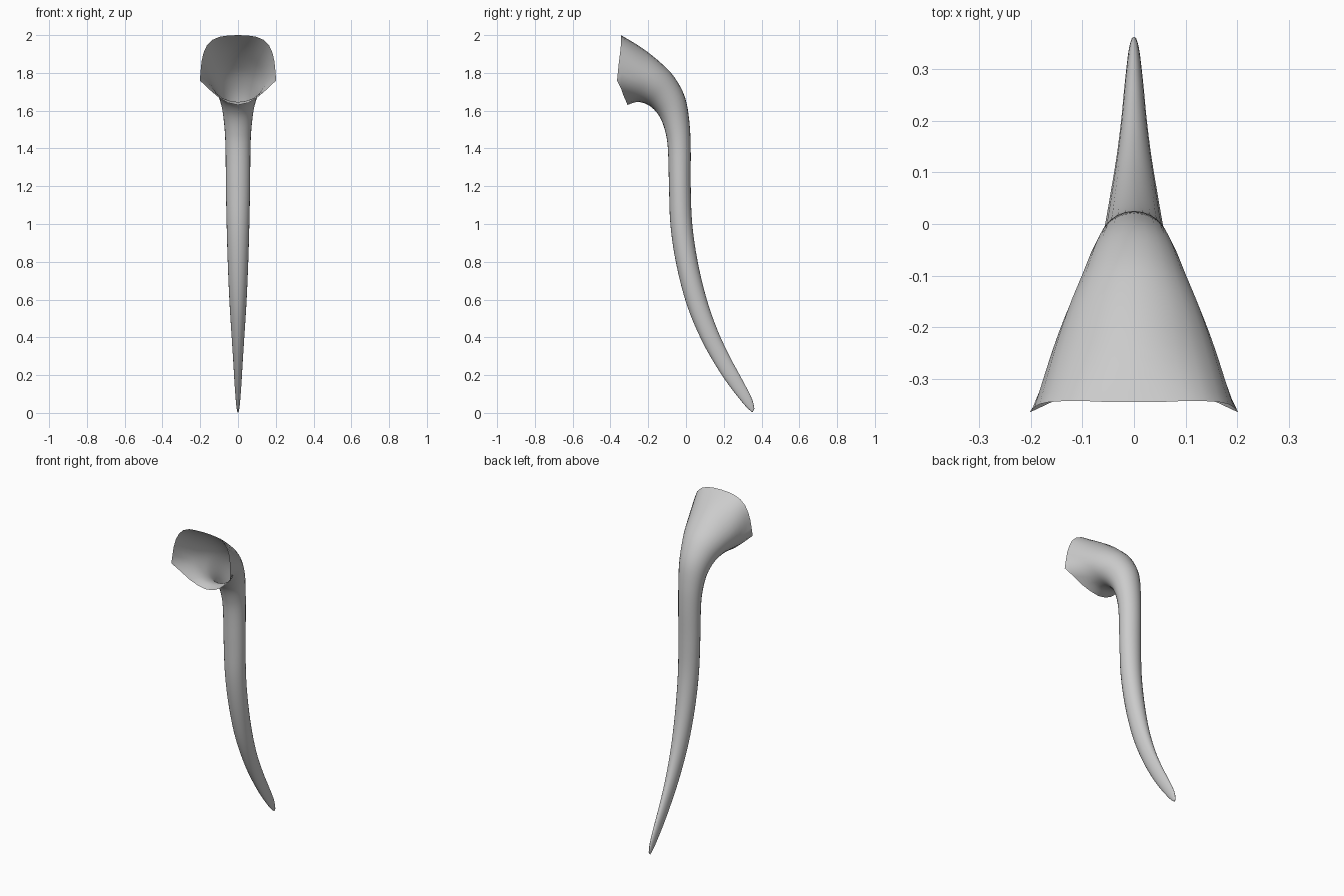
import bpy, bmesh, math
from mathutils import Vector

if "Cube" in bpy.data.objects:
    bpy.data.objects.remove(bpy.data.objects["Cube"])

HALF = 12            # ring segments per half
STEPS = 4            # interpolated rings between key sections

# Key sections, tip to throat: back edge y,z / front edge y,z / half width
sections = [
    (.362, .022, .352, .003, .005),
    (.347, .080, .315, .036, .011),
    (.290, .190, .232, .140, .019),
    (.236, .290, .158, .250, .025),
    (.170, .430, .080, .390, .034),
    (.110, .600, .005, .570, .045),
    (.062, .800, -.050, .780, .054),
    (.033, 1.00, -.082, .990, .060),
    (.025, 1.20, -.090, 1.20, .064),
    (.025, 1.40, -.096, 1.40, .066),
    (.018, 1.54, -.110, 1.49, .072),
    (-.005, 1.67, -.135, 1.56, .085),
    (-.060, 1.775, -.170, 1.607, .105),
    (-.130, 1.850, -.210, 1.635, .130),
    (-.230, 1.930, -.260, 1.646, .158),
]
# Half outline of the flared mouth, top centre to bottom lip
mouth = [(0, -.345, 2), (.05, -.345, 1.998), (.095, -.343, 1.992), (.135, -.343, 1.975),
         (.165, -.345, 1.945), (.183, -.349, 1.905), (.193, -.355, 1.86),
         (.198, -.360, 1.81), (.202, -.365, 1.76), (.155, -.343, 1.715),
         (.105, -.328, 1.672), (.055, -.314, 1.642), (0, -.310, 1.630)]


def half_ring(by, bz, fy, fz, w):
    pts = []
    for i in range(HALF + 1):
        a = math.pi * i / HALF
        k = (1 + math.cos(a)) / 2
        pts.append(Vector((w * math.sin(a), fy + (by - fy) * k, fz + (bz - fz) * k)))
    return pts


def spline(p0, p1, p2, p3, t):
    return 0.5 * (2 * p1 + (p2 - p0) * t + (2 * p0 - 5 * p1 + 4 * p2 - p3) * t * t
                  + (3 * p1 - p0 - 3 * p2 + p3) * t ** 3)


# Smooth loft through the key sections
keys = [half_ring(*s) for s in sections] + [[Vector(p) for p in mouth]]
rings = []
last = len(keys) - 1
for k in range(last):
    q = [keys[max(0, min(last, k + d))] for d in (-1, 0, 1, 2)]
    for s in range(STEPS):
        rings.append([spline(*(r[i] for r in q), s / STEPS) for i in range(HALF + 1)])
rings.append(keys[-1])

# Horn surface: mirrored rings, closed tip, open mouth
bm = bmesh.new()
loops = []
for r in rings:
    full = r + [Vector((-p.x, p.y, p.z)) for p in r[-2:0:-1]]
    loops.append([bm.verts.new(p) for p in full])
n = 2 * HALF
for a, b in zip(loops, loops[1:]):
    for i in range(n):
        j = (i + 1) % n
        bm.faces.new((a[i], a[j], b[j], b[i]))
bm.faces.new(loops[0])
bmesh.ops.recalc_face_normals(bm, faces=bm.faces)
# Keep the outer side facing outward (check the back of the stem)
bm.normal_update()
back = max((f for f in bm.faces if 1.1 < f.calc_center_median().z < 1.3),
           key=lambda f: f.calc_center_median().y)
if back.normal.y < 0:
    bmesh.ops.reverse_faces(bm, faces=bm.faces)

mesh = bpy.data.meshes.new("flared_horn")
bm.to_mesh(mesh)
bm.free()
horn = bpy.data.objects.new("flared_horn", mesh)
bpy.context.collection.objects.link(horn)
for p in mesh.polygons:
    p.use_smooth = True
